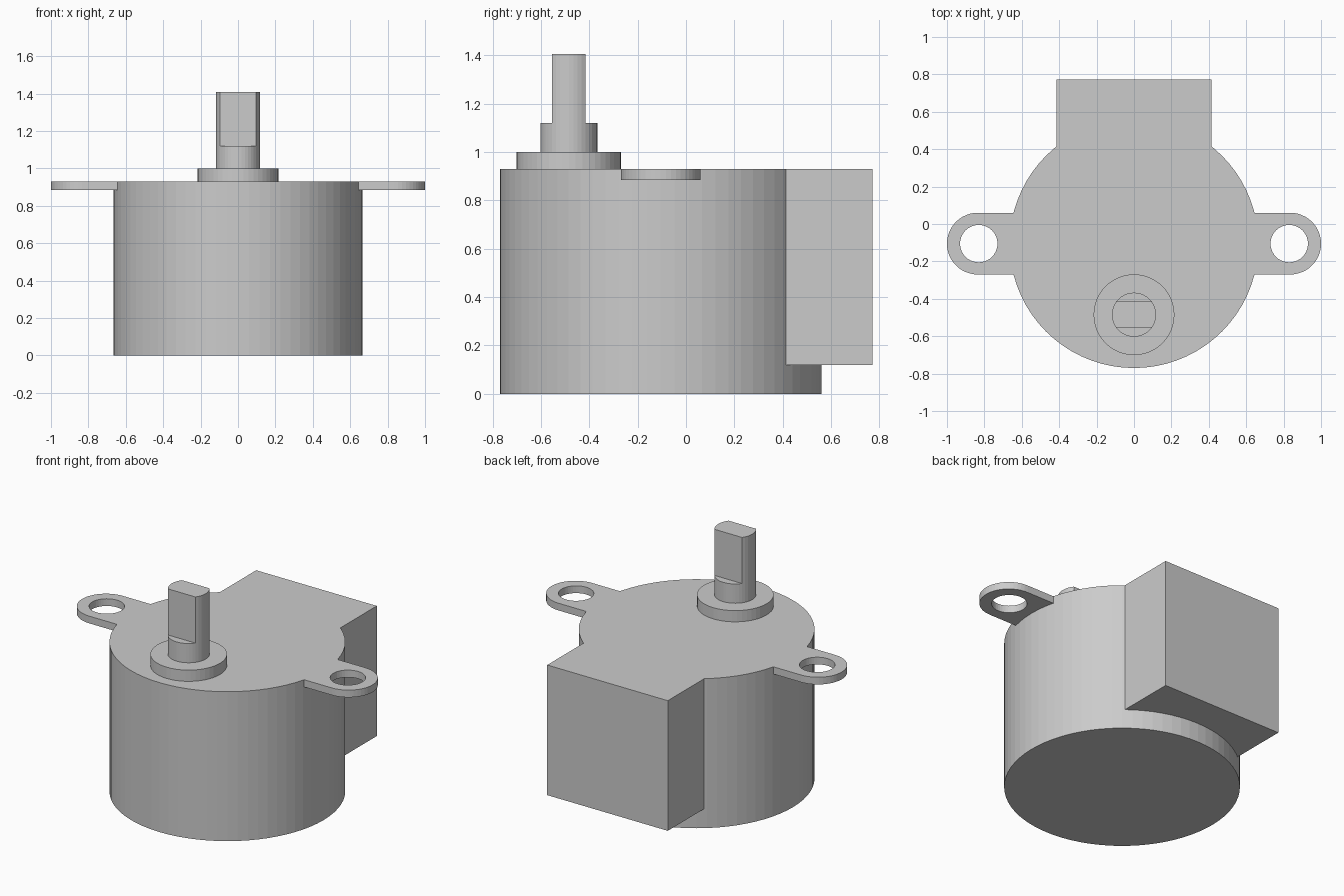
import bpy, bmesh, math

if "Cube" in bpy.data.objects:
    bpy.data.objects.remove(bpy.data.objects["Cube"])

CY = -0.105      # body axis in y
SY = -0.485      # shaft axis in y
TOP = 0.93       # top of housing

metal = bpy.data.materials.new("grey_metal")
metal.diffuse_color = (0.6, 0.6, 0.6, 1)
metal.use_nodes = True
metal.node_tree.nodes["Principled BSDF"].inputs["Base Color"].default_value = metal.diffuse_color


def arc(cx, cy, r, start, end, n):
    return [(cx + r * math.cos(start + (end - start) * i / n),
             cy + r * math.sin(start + (end - start) * i / n)) for i in range(n + 1)]


def circle(cx, cy, r, n):
    return arc(cx, cy, r, 0, 2 * math.pi, n)[:-1]


def rect(x0, x1, y0, y1):
    return [(x0, y0), (x1, y0), (x1, y1), (x0, y1)]


def prism(name, outline, z0, z1):
    """Extrude a counter-clockwise outline from z0 to z1."""
    bm = bmesh.new()
    base = bm.faces.new([bm.verts.new((x, y, z0)) for x, y in outline])
    ext = bmesh.ops.extrude_face_region(bm, geom=[base])
    verts = [g for g in ext["geom"] if isinstance(g, bmesh.types.BMVert)]
    bmesh.ops.translate(bm, verts=verts, vec=(0, 0, z1 - z0))
    bmesh.ops.recalc_face_normals(bm, faces=bm.faces)
    mesh = bpy.data.meshes.new(name)
    bm.to_mesh(mesh)
    bm.free()
    mesh.materials.append(metal)
    obj = bpy.data.objects.new(name, mesh)
    bpy.context.collection.objects.link(obj)
    return obj


def combine(target, tool, operation):
    """Apply a boolean and discard the tool object."""
    mod = target.modifiers.new("boolean", 'BOOLEAN')
    mod.operation = operation
    mod.solver = 'EXACT'
    mod.object = tool
    bpy.context.view_layer.objects.active = target
    bpy.ops.object.modifier_apply(modifier=mod.name)
    bpy.data.objects.remove(tool)


# round motor can with the rear connector block
housing = prism("motor_housing", circle(0, CY, 0.665, 72), 0, TOP)
combine(housing, prism("connector_block", rect(-0.415, 0.415, 0.1, 0.772), 0.12, TOP), 'UNION')

# mounting ears on both sides, each with a screw hole
for s in (-1, 1):
    ear = [(0.45, CY - 0.165)] + arc(0.835, CY, 0.165, -math.pi / 2, math.pi / 2, 24) + [(0.45, CY + 0.165)]
    ear = [(s * x, y) for x, y in ear][::s]
    combine(housing, prism("mounting_ear", ear, 0.885, TOP), 'UNION')
    combine(housing, prism("screw_hole", circle(s * 0.83, CY, 0.1, 40), 0.8, 1.0), 'DIFFERENCE')

# raised collar around the shaft
prism("shaft_collar", circle(0, SY, 0.216, 48), TOP - 0.02, 1.0)

# output shaft with two milled flats
shaft = prism("output_shaft", circle(0, SY, 0.118, 40), 0.96, 1.407)
for y0, y1 in ((SY - 0.3, SY - 0.07), (SY + 0.07, SY + 0.3)):
    combine(shaft, prism("flat_cutter", rect(-0.3, 0.3, y0, y1), 1.12, 1.6), 'DIFFERENCE')
